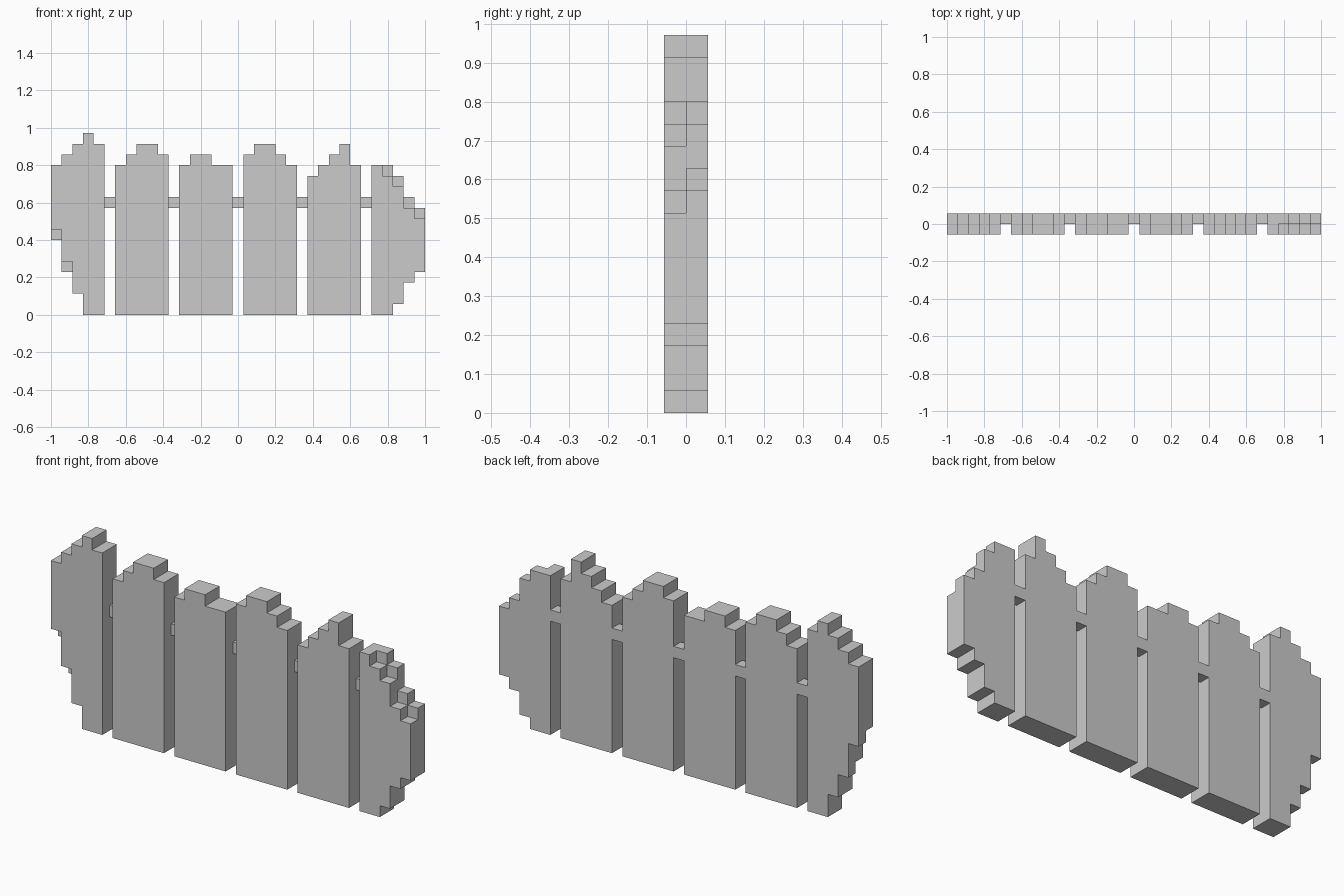
import bpy, bmesh, math
from mathutils import Vector

if "Cube" in bpy.data.objects:
    bpy.data.objects.remove(bpy.data.objects["Cube"])

U = 2 / 35  # edge length of one block

mat = bpy.data.materials.new("light grey")
mat.diffuse_color = (0.6, 0.6, 0.6, 1)
mat.use_nodes = True
mat.node_tree.nodes["Principled BSDF"].inputs["Base Color"].default_value = mat.diffuse_color


def block_part(name, cells):
    """Skin a set of unit blocks (x, y, z) and merge the flat faces."""
    bm = bmesh.new()
    for c in cells:
        for axis in range(3):
            for s in (0, 1):
                n = list(c)
                n[axis] += 1 if s else -1
                if tuple(n) in cells:
                    continue
                a, b = (axis + 1) % 3, (axis + 2) % 3
                quad = [(0, 0), (1, 0), (1, 1), (0, 1)]
                vs = []
                for i, j in (quad if s else quad[::-1]):
                    p = list(c)
                    p[axis] += s
                    p[a] += i
                    p[b] += j
                    vs.append(bm.verts.new((p[0] * U - 1, (p[1] - 1) * U, p[2] * U)))
                bm.faces.new(vs)
    bmesh.ops.remove_doubles(bm, verts=bm.verts[:], dist=U * 0.01)
    bmesh.ops.dissolve_limit(bm, angle_limit=math.radians(1),
                             verts=bm.verts[:], edges=bm.edges[:])
    me = bpy.data.meshes.new(name)
    bm.to_mesh(me)
    bm.free()
    me.materials.append(mat)
    ob = bpy.data.objects.new(name, me)
    bpy.context.collection.objects.link(ob)
    return ob


def picket(name, start, tops, bottoms=(0,) * 5, front_tops=None, front_bottoms=None):
    """Five columns wide, two blocks deep; the front layer may be worn further."""
    layers = [(front_bottoms or bottoms, front_tops or tops), (bottoms, tops)]
    cells = {(start + i, y, z)
             for y, (lo, hi) in enumerate(layers)
             for i in range(5)
             for z in range(lo[i], hi[i])}
    block_part(name, cells)


# pickets, left to right
picket("left_end_picket", 0, (14, 15, 16, 17, 16),
       bottoms=(7, 4, 2, 0, 0), front_bottoms=(8, 5, 2, 0, 0))
picket("picket_2", 6, (14, 15, 16, 16, 15))
picket("picket_3", 12, (14, 15, 15, 14, 14))
picket("picket_4", 18, (15, 16, 16, 15, 14))
picket("picket_5", 24, (13, 14, 15, 16, 14))
picket("right_end_picket", 30, (14, 14, 13, 11, 10),
       bottoms=(0, 0, 1, 3, 4), front_tops=(14, 13, 12, 10, 9))

# rail pieces bridging the gaps, on the back layer
for k in range(5):
    block_part(f"rail_{k + 1}", {(5 + 6 * k, 1, 10)})
